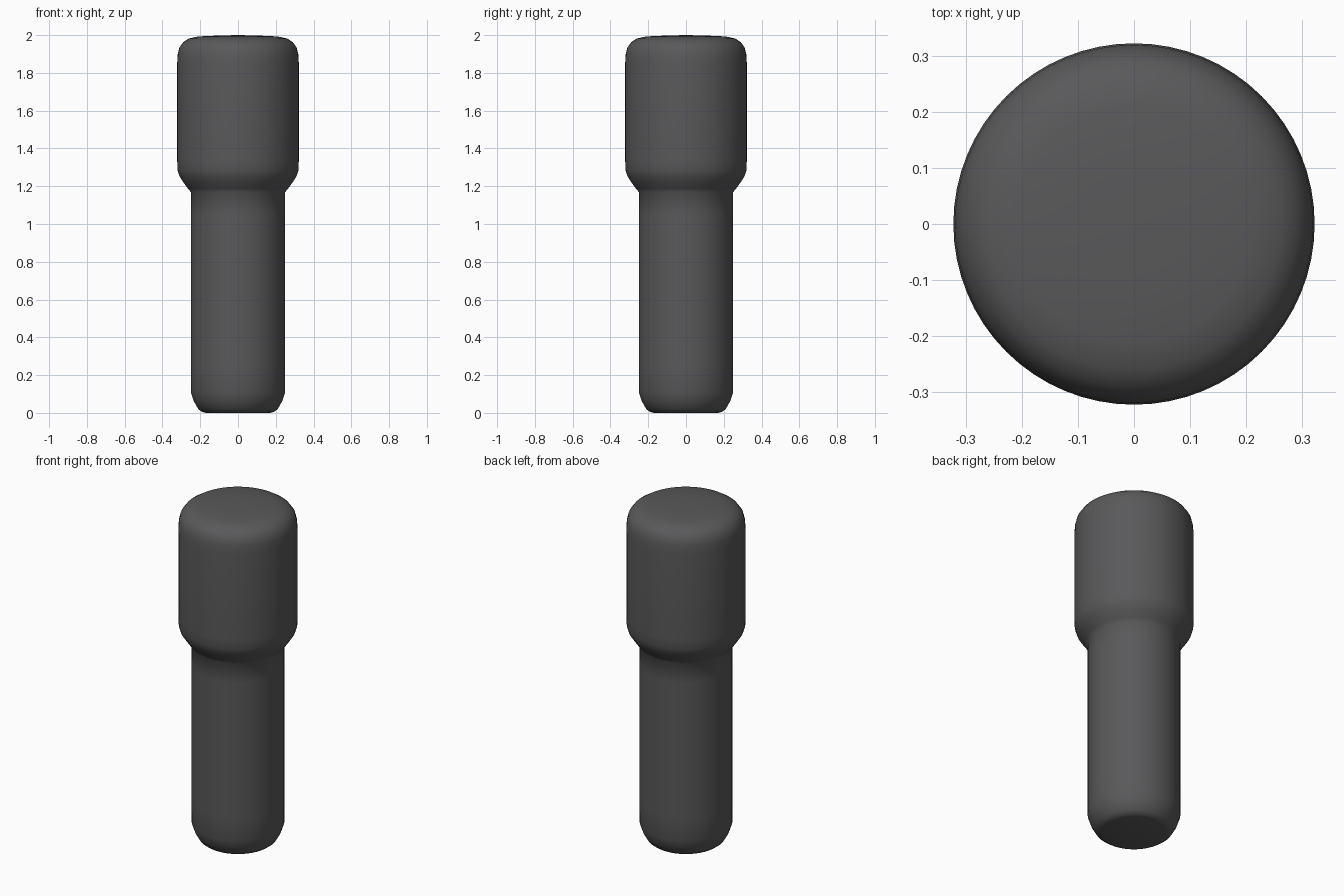
import bpy, math

if "Cube" in bpy.data.objects:
    bpy.data.objects.remove(bpy.data.objects["Cube"])

# Dark rubber colour
mat = bpy.data.materials.new("dark_grey")
mat.diffuse_color = (0.1, 0.1, 0.104, 1)
mat.use_nodes = True
mat.node_tree.nodes["Principled BSDF"].inputs["Base Color"].default_value = mat.diffuse_color

# Half profile (radius, height) from base to top
profile = [(0.17, 0.0), (0.19, 0.005), (0.21, 0.02), (0.233, 0.06), (0.25, 0.11),
           (0.25, 0.25), (0.25, 1.05), (0.25, 1.17), (0.265, 1.187), (0.29, 1.222),
           (0.31, 1.253), (0.32, 1.285), (0.322, 1.34), (0.322, 1.85), (0.319, 1.90),
           (0.31, 1.935), (0.29, 1.963), (0.26, 1.982), (0.21, 1.993), (0.10, 1.998)]
SIDES = 64

# Lathe the profile around z, closed by a fan at each end
verts = [(r * math.cos(math.tau * i / SIDES), r * math.sin(math.tau * i / SIDES), z)
         for r, z in profile for i in range(SIDES)]
faces = []
for k in range(len(profile) - 1):
    for i in range(SIDES):
        j = (i + 1) % SIDES
        a, b = k * SIDES, (k + 1) * SIDES
        faces.append((a + i, a + j, b + j, b + i))
bottom, top = len(verts), len(verts) + 1
verts += [(0, 0, 0), (0, 0, 2)]
last = (len(profile) - 1) * SIDES
for i in range(SIDES):
    j = (i + 1) % SIDES
    faces += [(bottom, j, i), (top, last + i, last + j)]

mesh = bpy.data.meshes.new("handle_grip")
mesh.from_pydata(verts, [], faces)
mesh.materials.append(mat)
mesh.shade_smooth()
obj = bpy.data.objects.new("handle_grip", mesh)
bpy.context.collection.objects.link(obj)
